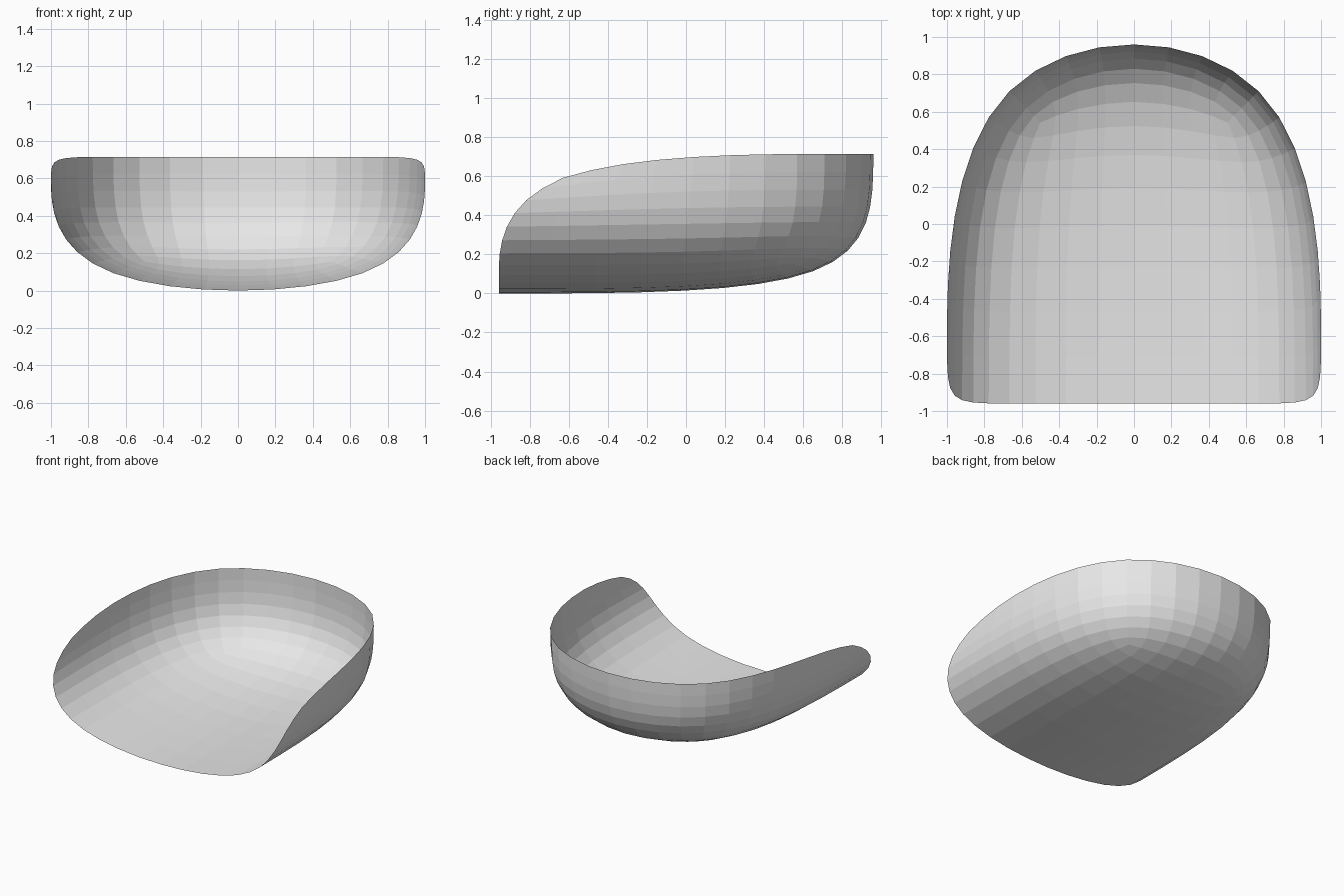
import bpy
import bmesh
from mathutils import Matrix, Vector

# Remove the default object
default = bpy.data.objects.get("Cube")
if default:
    bpy.data.objects.remove(default, do_unlink=True)

# Plain grey shell material
grey = (0.8, 0.8, 0.8, 1.0)
material = bpy.data.materials.new("light_grey")
material.use_nodes = True
material.diffuse_color = grey
material.node_tree.nodes["Principled BSDF"].inputs["Base Color"].default_value = grey

# Box cage, open at the front and the top
width, depth, height = 2.0, 2.003, 0.746
centre = Vector((0, 0.042, 0.342))
bm = bmesh.new()
bmesh.ops.create_cube(
    bm, size=1,
    matrix=Matrix.Translation(centre) @ Matrix.Diagonal((width, depth, height, 1)))
bm.normal_update()
open_sides = [f for f in bm.faces if f.normal.z > 0.9 or f.normal.y < -0.9]
bmesh.ops.delete(bm, geom=open_sides, context='FACES')

mesh = bpy.data.meshes.new("curved_shell")
bm.to_mesh(mesh)
bm.free()
mesh.materials.append(material)
shell = bpy.data.objects.new("curved_shell", mesh)
bpy.context.collection.objects.link(shell)

# Round the cage into a scoop, keeping flat facets
subdivision = shell.modifiers.new("rounding", 'SUBSURF')
subdivision.levels = 3
subdivision.render_levels = 3
subdivision.boundary_smooth = 'ALL'
for polygon in mesh.polygons:
    polygon.use_smooth = False
